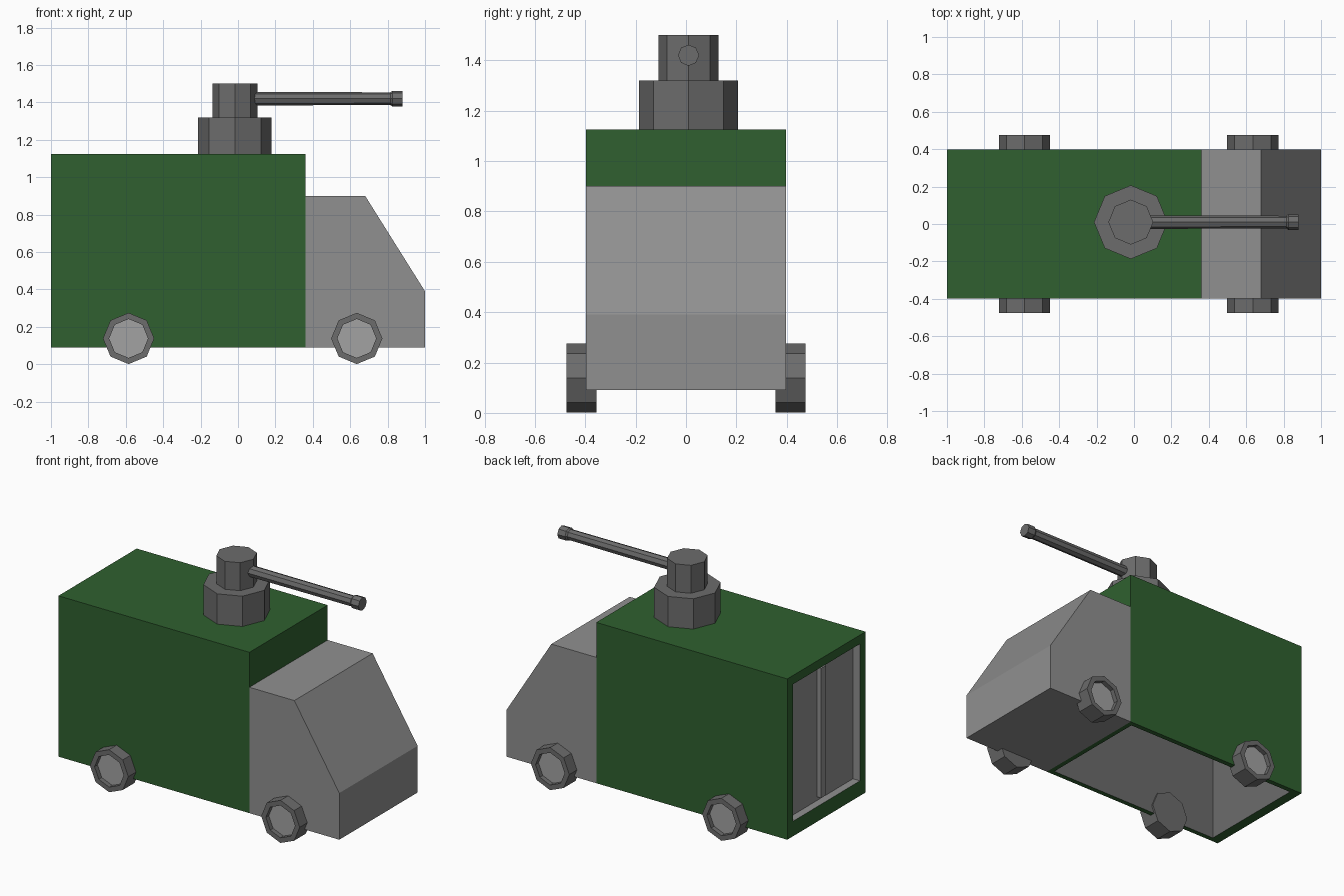
import bpy, bmesh
from math import pi
from mathutils import Matrix, Vector

if "Cube" in bpy.data.objects:
    bpy.data.objects.remove(bpy.data.objects["Cube"])

W = 0.398          # half width of the truck


def paint(name, r, g, b):
    m = bpy.data.materials.new(name)
    m.diffuse_color = (r, g, b, 1)
    m.use_nodes = True
    m.node_tree.nodes["Principled BSDF"].inputs["Base Color"].default_value = m.diffuse_color
    return m


green = paint("green_paint", 0.029, 0.118, 0.029)
grey = paint("cab_grey", 0.278, 0.278, 0.278)
dark = paint("dark_metal", 0.15, 0.15, 0.15)
hub = paint("hub_grey", 0.36, 0.36, 0.36)


def finish(bm, name, mats):
    bmesh.ops.recalc_face_normals(bm, faces=bm.faces)
    me = bpy.data.meshes.new(name)
    bm.to_mesh(me)
    bm.free()
    for m in mats:
        me.materials.append(m)
    ob = bpy.data.objects.new(name, me)
    bpy.context.collection.objects.link(ob)
    return ob


def box_bm(lo, hi):
    bm = bmesh.new()
    lo, hi = Vector(lo), Vector(hi)
    bmesh.ops.create_cube(bm, size=1, matrix=Matrix.Translation((lo + hi) / 2)
                          @ Matrix.Diagonal((*(hi - lo), 1)))
    return bm


def lathe(name, profile, place, mats):
    """Eight-sided turned part: profile of (radius, height), closed by end caps.
    The last cap takes the last material."""
    bm = bmesh.new()
    turn = [Matrix.Rotation(i * pi / 4, 3, 'Z') for i in range(8)]
    rings = [[bm.verts.new(place @ (t @ Vector((r, 0, h)))) for t in turn]
             for r, h in profile]
    for a, b in zip(rings, rings[1:]):
        for i in range(8):
            j = (i + 1) % 8
            bm.faces.new((a[i], a[j], b[j], b[i]))
    bm.faces.new(rings[0])
    bm.faces.new(rings[-1]).material_index = len(mats) - 1
    return finish(bm, name, mats)


def hollow(bm, normal, border, shift, slot):
    """Inset the outer face with this normal and push it inward; return its floor."""
    bm.normal_update()
    face = max(bm.faces, key=lambda f: f.normal.dot(normal)
               + 0.1 * f.calc_center_median().dot(normal))
    bmesh.ops.inset_region(bm, faces=[face], thickness=border)
    rim = list(face.verts)
    floor = bmesh.ops.extrude_discrete_faces(bm, faces=[face])["faces"][0]
    bmesh.ops.translate(bm, verts=floor.verts, vec=shift)
    for f in [floor] + [g for e in floor.edges for g in e.link_faces]:
        f.material_index = slot
    return floor


# Cargo box: open underneath, recessed doorway at the rear
bm = box_bm((-1, -W, 0.09), (0.36, W, 1.125))
floor = hollow(bm, Vector((0, 0, -1)), 0.045, (0, 0, 0.99), 1)
for v in {v for e in floor.edges for f in e.link_faces for v in f.verts}:
    if v.co.x < -0.9:
        v.co.x = -0.935          # leave room for the doors
floor = hollow(bm, Vector((-1, 0, 0)), 0.08, (0.05, 0, 0), 2)
for v in {v for e in floor.edges for f in e.link_faces for v in f.verts}:
    if v.co.z < 0.5:
        v.co.z += 0.04           # door sill
finish(bm, "cargo_box", (green, dark, grey))

# Strip between the two rear doors
finish(box_bm((-0.98, -0.025, 0.21), (-0.945, 0.025, 1.045)), "door_strip", (grey,))

# Cab: side profile swept across the width
bm = bmesh.new()
side = [(0.36, 0.09), (1, 0.09), (1, 0.39), (0.68, 0.9), (0.36, 0.9)]
face = bm.faces.new([bm.verts.new((x, -W, z)) for x, z in side])
ext = bmesh.ops.extrude_face_region(bm, geom=[face])["geom"]
bmesh.ops.translate(bm, vec=(0, 2 * W, 0),
                    verts=[v for v in ext if isinstance(v, bmesh.types.BMVert)])
bm.faces.new(list(bm.verts)[:5]) if not face.is_valid else None
finish(bm, "cab", (grey,))

# Wheels with sunken hubs
tyre = [(0.137, 0), (0.137, 0.12), (0.104, 0.12), (0.104, 0.09)]
for x, end in ((-0.585, "rear"), (0.635, "front")):
    for s, label in ((-1, "right"), (1, "left")):
        place = (Matrix.Translation((x, s * 0.355, 0.138))
                 @ Matrix.Rotation(-s * pi / 2, 4, 'X'))
        lathe(f"{end}_{label}_wheel", tyre, place, (dark, hub))

# Turret base and head
centre = Matrix.Translation((-0.017, 0.01, 0))
lathe("turret_base", [(0.197, 1.12), (0.197, 1.32)], centre, (dark,))
lathe("turret_head", [(0.12, 1.32), (0.12, 1.5)], centre, (dark,))

# Barrel with a flared muzzle
place = Matrix.Translation((0, 0.01, 1.42)) @ Matrix.Rotation(pi / 2, 4, 'Y')
lathe("barrel", [(0.036, 0.06), (0.034, 0.815), (0.042, 0.825), (0.042, 0.88)],
      place, (dark,))
